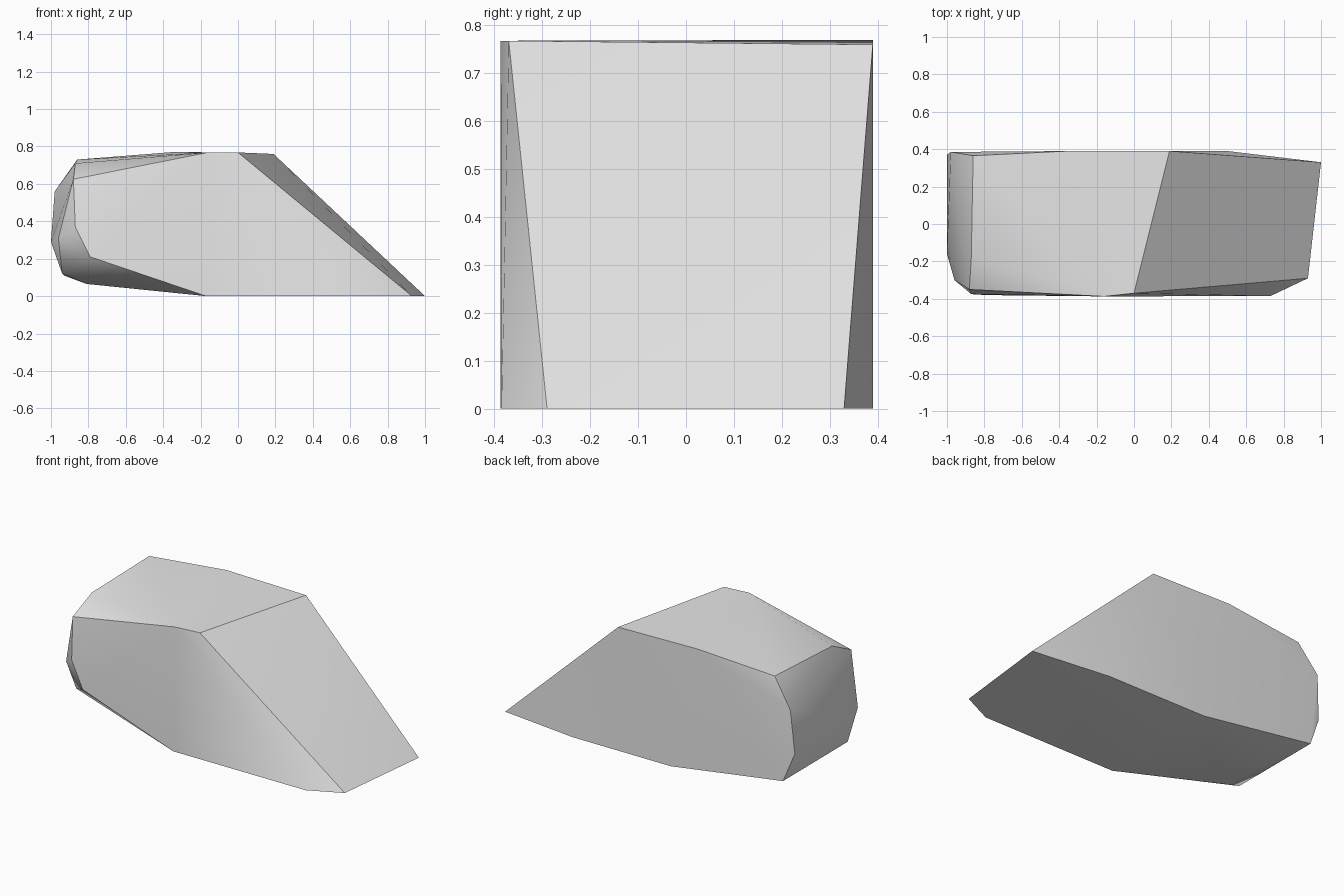
import bpy
import bmesh
from math import radians

default = bpy.data.objects.get("Cube")
if default:
    bpy.data.objects.remove(default, do_unlink=True)

# Stone colour
stone = bpy.data.materials.new("pale_grey_stone")
stone.use_nodes = True
grey = (0.8, 0.8, 0.8, 1)
stone.diffuse_color = grey
stone.node_tree.nodes["Principled BSDF"].inputs["Base Color"].default_value = grey

# Corners of the boulder, grouped by the side they shape
ramp = [(0, -.37, .768), (.19, .39, .76), (1, .33, 0), (.93, -.29, 0)]
top = [(-.16, -.387, .768), (-.35, .39, .77), (-.86, .365, .73),
       (-.87, -.18, .71), (-.88, -.35, .625)]
left_end = [(-.98, .385, .56), (-1, .37, .29), (-1, -.16, .29),
            (-.96, -.3, .31), (-.87, -.375, .37)]
base = [(.73, -.385, 0), (-.17, -.387, 0), (-.79, -.38, .21),
        (-.81, -.19, .065), (-.94, -.23, .12), (-.93, .385, .11),
        (-.17, .39, 0), (.5, .39, 0)]

# Wrap the corners in a faceted skin
bm = bmesh.new()
for corner in ramp + top + left_end + base:
    bm.verts.new(corner)
bmesh.ops.convex_hull(bm, input=bm.verts)
loose = [v for v in bm.verts if not v.link_faces]
bmesh.ops.delete(bm, geom=loose, context='VERTS')
bmesh.ops.recalc_face_normals(bm, faces=bm.faces)
mesh = bpy.data.meshes.new("boulder")
bm.to_mesh(mesh)
bm.free()
mesh.materials.append(stone)

boulder = bpy.data.objects.new("boulder", mesh)
bpy.context.collection.objects.link(boulder)

# Soft shading across shallow facets, crisp at the main edges
bpy.ops.object.select_all(action='DESELECT')
boulder.select_set(True)
bpy.context.view_layer.objects.active = boulder
bpy.ops.object.shade_smooth_by_angle(angle=radians(30))
